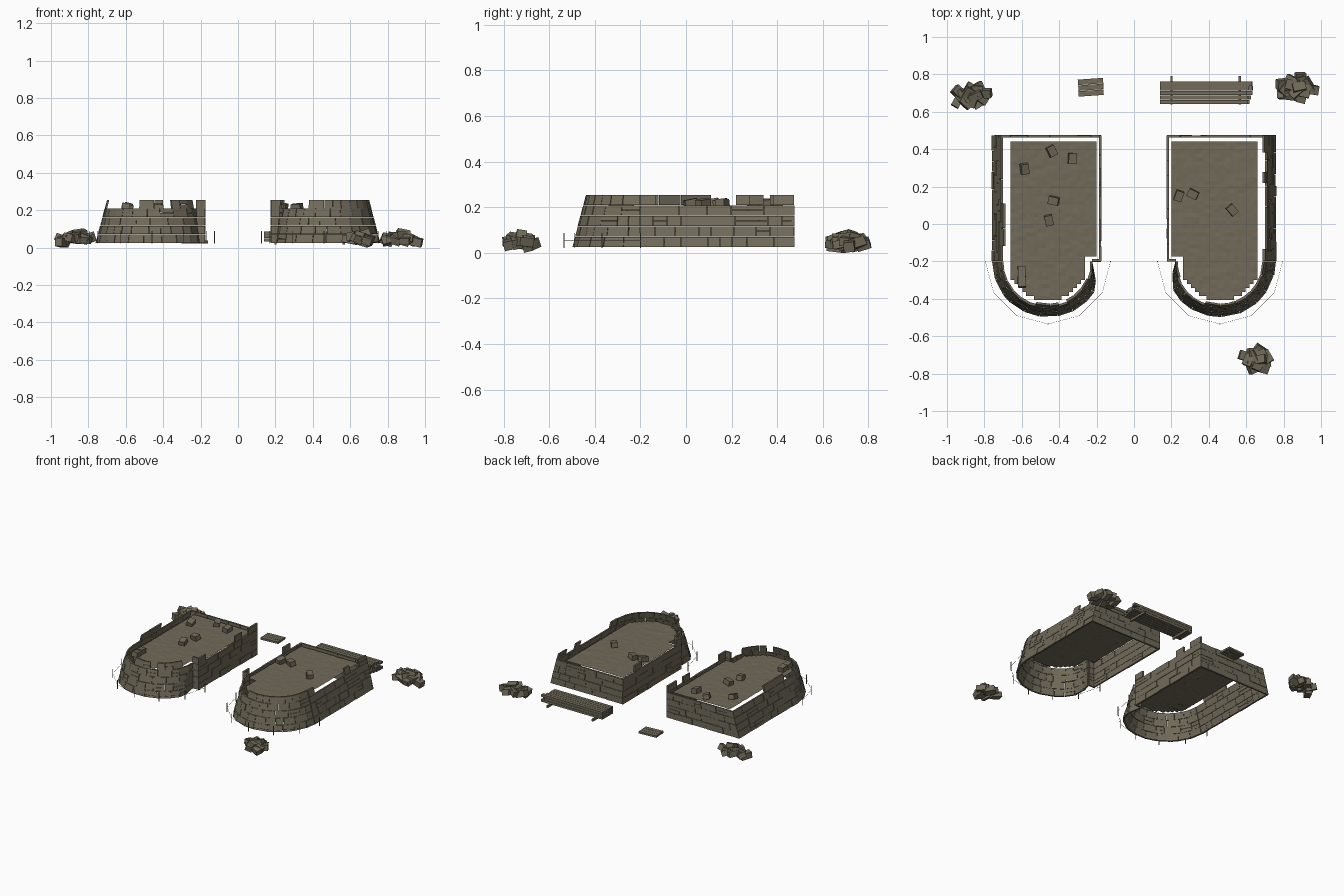
import bpy, bmesh, math, random
from mathutils import Matrix, Vector

if "Cube" in bpy.data.objects:
    bpy.data.objects.remove(bpy.data.objects["Cube"])

random.seed(7)
R = random.uniform

stone = bpy.data.materials.new("weathered_stone")
stone.diffuse_color = (0.165, 0.145, 0.10, 1)
stone.use_nodes = True
stone.node_tree.nodes["Principled BSDF"].inputs["Base Color"].default_value = stone.diffuse_color

Z0, COURSE, YB, YC = 0.025, 0.046, 0.475, -0.2   # base, course height, back, apse centre
LENGTH = {"outer": 0.675, "apse": 0.86, "jog": 0.05, "inner": 0.675, "back": 0.56}


def finish(bm, name):
    bmesh.ops.recalc_face_normals(bm, faces=bm.faces[:])
    me = bpy.data.meshes.new(name)
    bm.to_mesh(me)
    bm.free()
    me.materials.append(stone)
    ob = bpy.data.objects.new(name, me)
    bpy.context.collection.objects.link(ob)
    return ob


def box(bm, loc, size, rot=(0, 0, 0)):
    m = Matrix.Translation(loc)
    for axis, a in zip("ZYX", reversed(rot)):
        m = m @ Matrix.Rotation(a, 4, axis)
    return bmesh.ops.create_cube(bm, size=1, matrix=m @ Matrix.Diagonal((*size, 1)))["verts"]


def wall_point(seg, u, z, d):
    """Point on the D-shaped wall; d is the depth inward from the face."""
    batter = 0.06 * (1 - (z - Z0) / 0.23)
    r = 0.24 + batter - d
    if seg == "outer":
        return (-r, YB + (YC - YB) * u, z)
    if seg == "apse":
        a = math.pi * (1 + u)
        r = 0.238 + batter * min(1, (1 - u) * math.pi / 0.6) - d
        return (r * math.cos(a), YC + r * math.sin(a), z)
    if seg == "jog":
        return (0.235 + 0.05 * u, YC + d, z)
    if seg == "inner":
        return (0.285 - d, YC + (YB - YC) * u, z)
    return (0.285 - u * (0.525 + batter), YB - d, z)


def lay(bm, seg, course, u0, u1, place):
    """Lay one run of stones of random length in a course."""
    u, z = u0, Z0 + COURSE * course
    length = LENGTH[seg]
    while u < u1 - 1e-4:
        step = R(0.05, 0.1 if seg == "apse" else 0.15) / length
        end = u1 if u1 - u - step < 0.035 / length else u + step
        g, d = 0.001 / length, R(-0.002, 0.002)
        bands = [(z + 0.0008, z + COURSE - 0.0008)]
        if R(0, 1) < 0.12:                      # occasional split stone
            m = z + COURSE * 0.5
            bands = [(bands[0][0], m - 0.0008), (m + 0.0008, bands[0][1])]
        for za, zb in bands:
            vs = [bm.verts.new(place(wall_point(seg, uu, zz, dd)))
                  for dd in (d, 0.012) for uu, zz in
                  ((u + g, za), (end - g, za), (end - g, zb), (u + g, zb))]
            for f in ((0, 1, 2, 3), (7, 6, 5, 4), (0, 4, 5, 1),
                      (1, 5, 6, 2), (2, 6, 7, 3), (3, 7, 4, 0)):
                bm.faces.new([vs[i] for i in f])
        u = end


def tower(name, side, parapet, debris):
    place = lambda p: Vector((side * (0.46 - p[0]), p[1], p[2]))
    # battered stone courses and broken top course
    bm = bmesh.new()
    for course in range(4):
        for seg in LENGTH:
            lay(bm, seg, course, 0, 1, place)
    for seg, a, b in parapet:
        lay(bm, seg, 4, a, b, place)
    finish(bm, name + "_wall")

    # floor of small cells, stepped along the apse and notched at the jog
    bm = bmesh.new()
    nx, ny = 22, 40
    x0, x1, y0, y1 = -0.2, 0.26, -0.405, 0.44
    bmesh.ops.create_grid(bm, x_segments=nx, y_segments=ny, size=0.5)
    for v in bm.verts:
        v.co = Vector((x0 + (v.co.x + 0.5) * (x1 - x0), y0 + (v.co.y + 0.5) * (y1 - y0),
                       0.2 + R(-0.0015, 0.0015)))
    drop = []
    for f in bm.faces:
        c = f.calc_center_median()
        if c.y < -0.17 and (c.x > 0.2 or math.hypot(c.x, c.y - YC) > 0.21 and c.y < -0.3):
            drop.append(f)
    bmesh.ops.delete(bm, geom=drop, context="FACES")
    for v in bm.verts:
        v.co = place(v.co)
    finish(bm, name + "_floor")

    # loose stones on the floor
    bm = bmesh.new()
    for x, y in debris:
        box(bm, (x, y, 0.218), (0.055, 0.042, 0.034), (R(-.25, .25), R(-.25, .25), R(0, 3.1)))
    finish(bm, name + "_loose_stones")

    # stakes and string set out around the apse
    bm = bmesh.new()
    ring = [Vector((side * 0.46 + 0.335 * math.cos(a), YC + 0.335 * math.sin(a), 0.055))
            for a in (math.pi * (1 + i / 6) for i in range(7))]
    for p in ring:
        box(bm, p, (0.004, 0.004, 0.066))
    for a, b in zip(ring, ring[1:]):
        d = b - a
        box(bm, (a + b) / 2, (d.length, 0.0012, 0.0012), (0, 0, math.atan2(d.y, d.x)))
    finish(bm, name + "_stakes_and_string")


tower("left_tower", -1,
      [("outer", .54, .88), ("apse", .41, .58), ("apse", .64, .87), ("jog", 0, 1),
       ("inner", 0, .12), ("inner", .62, .74), ("inner", .84, 1)],
      [(-.44, .39), (-.33, .35), (-.585, .295), (-.43, .125), (-.455, .02),
       (-.6, -.255), (-.6, -.31)])
tower("right_tower", 1,
      [("outer", 0, .14), ("outer", .29, .38), ("outer", .9, 1), ("apse", 0, .61),
       ("apse", .88, 1), ("jog", 0, 1), ("inner", 0, .1), ("inner", .68, .8)],
      [(.24, .15), (.315, .16), (.525, .075)])

# rubble heaps
for name, cx, cy, hx, hy, n in (("rubble_back_left", -.865, .685, .135, .085, 13),
                                ("rubble_back_right", .865, .73, .135, .09, 14),
                                ("rubble_front", .655, -.725, .115, .085, 12)):
    bm = bmesh.new()
    for i in range(n):
        a = i * 2.4
        k = math.sqrt((i + 0.5) / n)
        vs = box(bm, (cx + (hx - .045) * k * math.cos(a), cy + (hy - .035) * k * math.sin(a),
                      0.033 + 0.035 * (1 - k) + R(0, .012)),
                 (R(.06, .08), R(.04, .055), R(.035, .045)), (R(-.4, .4), R(-.4, .4), R(0, 3.1)))
        low = min(v.co.z for v in vs)
        if low < 0 or i == n - 1:
            for v in vs:
                v.co.z -= low
    for v in bm.verts:
        v.co.x = max(cx - hx, min(cx + hx, v.co.x))
    finish(bm, name)

# timber stack on two bearers
bm = bmesh.new()
for x in (0.2, 0.565):
    box(bm, (x, 0.715, 0.024), (0.012, 0.15, 0.016))
for layer in range(3):
    for i in range(5):
        length = R(.46, .5)
        box(bm, (0.14 + length / 2, 0.652 + i * 0.0245, 0.041 + layer * 0.018),
            (length, 0.0225, 0.0165))
finish(bm, "timber_stack")

# three short planks lying on the ground
bm = bmesh.new()
for i in range(3):
    box(bm, (-0.23 + R(-.003, .003), 0.70 + i * 0.031, 0.03), (0.135, 0.029, 0.014), (0, 0, 0.07))
finish(bm, "short_planks")
